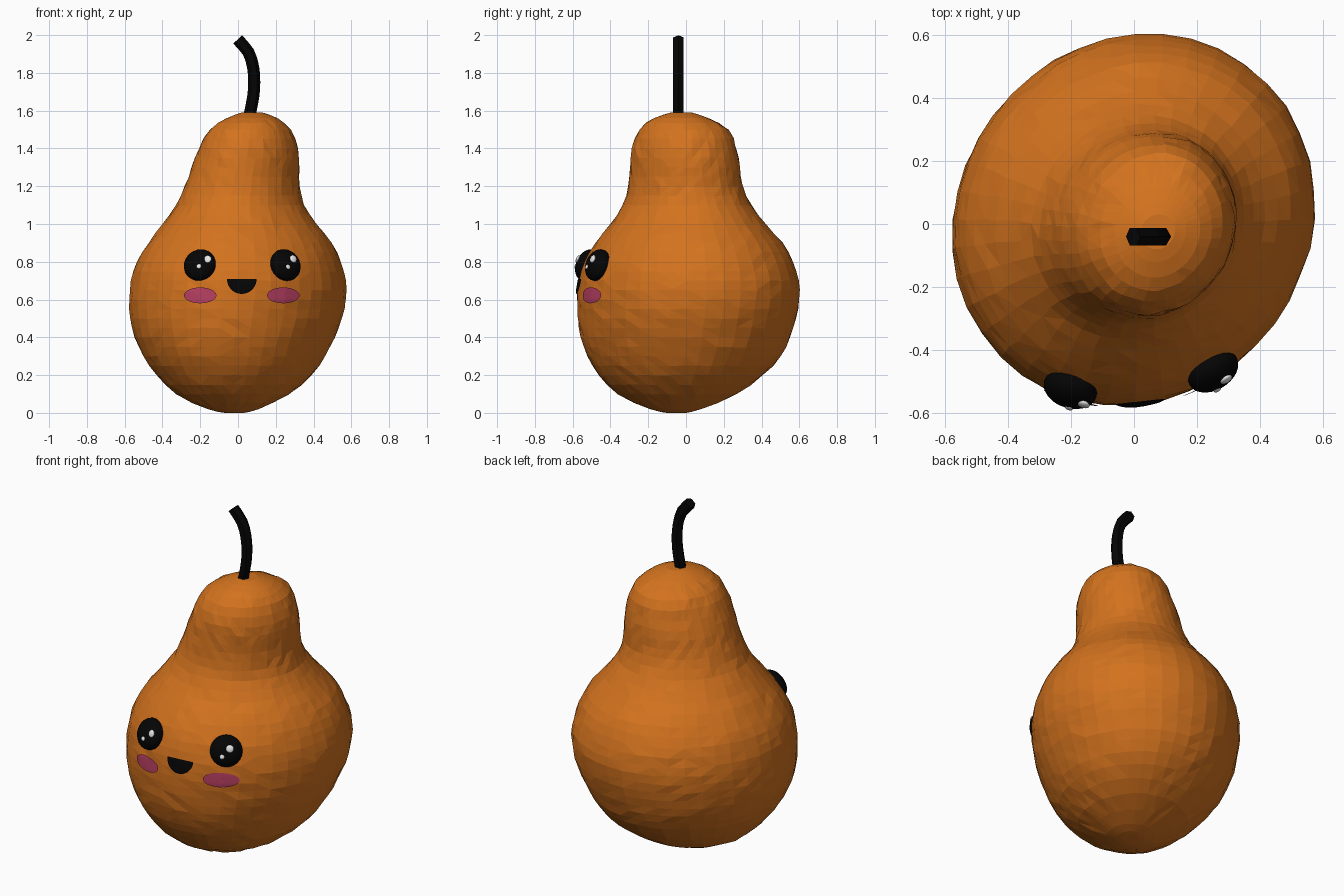
import bpy, bmesh, random
from math import sin, cos, pi
from mathutils import Vector
from mathutils.bvhtree import BVHTree

random.seed(4)
if "Cube" in bpy.data.objects:
    bpy.data.objects.remove(bpy.data.objects["Cube"])


def material(name, rgb):
    mat = bpy.data.materials.new(name)
    mat.use_nodes = True
    mat.diffuse_color = (*rgb, 1)
    mat.node_tree.nodes["Principled BSDF"].inputs["Base Color"].default_value = (*rgb, 1)
    return mat


ORANGE = material("pear_orange", (0.65, 0.17, 0.013))
BLACK = material("soft_black", (0.0015, 0.0015, 0.0015))
PINK = material("blush_pink", (0.45, 0.047, 0.115))
WHITE = material("sparkle_white", (0.8, 0.8, 0.8))


def make_object(name, bm, mat, smooth=False):
    mesh = bpy.data.meshes.new(name)
    for face in bm.faces:
        face.smooth = smooth
    bm.to_mesh(mesh)
    bm.free()
    mesh.materials.append(mat)
    obj = bpy.data.objects.new(name, mesh)
    bpy.context.collection.objects.link(obj)
    return obj


def refine(rows, steps):
    """Smooth curve through rows of numbers, with extra rows in between."""
    result = []
    for i in range(len(rows) - 1):
        quad = [rows[max(i - 1, 0)], rows[i], rows[i + 1], rows[min(i + 2, len(rows) - 1)]]
        for s in range(steps):
            t = s / steps
            result.append([
                b + t / 2 * (c - a + t * (2 * a - 5 * b + 4 * c - d + t * (3 * (b - c) + d - a)))
                for a, b, c, d in zip(*quad)])
    return result + [rows[-1]]


def loft(bm, rings):
    """Bridge successive closed rings of points and cap both ends."""
    loops = [[bm.verts.new(p) for p in ring] for ring in rings]
    for low, high in zip(loops, loops[1:]):
        for i in range(len(low)):
            j = (i + 1) % len(low)
            bm.faces.new((low[i], low[j], high[j], high[i]))
    bm.faces.new(reversed(loops[0]))
    bm.faces.new(loops[-1])


# Body: leaning pear, each row is height, then right, left, front and back extent
PROFILE = [
    (0, -.07, .03, -.1, 0), (.02, -.16, .11, -.19, .08),
    (.1, -.33, .27, -.36, .27), (.2, -.43, .39, -.46, .41),
    (.3, -.5, .46, -.52, .5), (.4, -.545, .51, -.555, .55),
    (.5, -.57, .55, -.57, .58), (.6, -.575, .57, -.575, .6),
    (.7, -.565, .57, -.565, .595), (.8, -.535, .545, -.535, .565),
    (.9, -.475, .495, -.48, .51), (1, -.4, .415, -.4, .42),
    (1.1, -.325, .35, -.335, .345), (1.2, -.28, .325, -.305, .3),
    (1.3, -.245, .325, -.295, .285), (1.4, -.205, .315, -.285, .265),
    (1.5, -.15, .28, -.245, .225), (1.56, -.06, .21, -.17, .12),
    (1.59, .02, .13, -.08, .03),
]
SIDES = 40
SKEW = 0.042


def body_ring(row):
    z, right, left, front, back = row
    cx, cy = (left + right) / 2, (front + back) / 2
    rx, ry = (left - right) / 2, (back - front) / 2
    ring = []
    for i in range(SIDES):
        a = 2 * pi * i / SIDES
        bulge = 1 + SKEW * sin(2 * a)
        ring.append(Vector((cx + rx * bulge * cos(a), cy + ry * bulge * sin(a), z)))
    return ring


bm = bmesh.new()
loft(bm, [body_ring(row) for row in refine(PROFILE, 2)])
for v in bm.verts:
    if 0.05 < v.co.z < 1.55:
        v.co += Vector([random.uniform(-1, 1) for _ in range(3)]) * 0.003
bmesh.ops.triangulate(bm, faces=bm.faces[:])
surface = BVHTree.FromBMesh(bm)
make_object("pear_body", bm, ORANGE)


def on_body(x, z, lift=0.0):
    """Point on the front of the body, pushed forward by lift."""
    hit = surface.ray_cast(Vector((x, -2, z)), Vector((0, 1, 0)))[0]
    return hit - Vector((0, lift, 0))


# Stem: six-sided tube bending to the right
PATH = [(.062, 1.58), (.08, 1.67), (.086, 1.75), (.08, 1.83), (.055, 1.91), (-.002, 1.977)]
path = [Vector((x, -.04, z)) for x, z in refine(PATH, 2)]
rings = []
for i, p in enumerate(path):
    along = (path[min(i + 1, len(path) - 1)] - path[max(i - 1, 0)]).normalized()
    side = Vector((0, 1, 0))
    across = side.cross(along)
    rings.append([p + 0.032 * (across * cos(k * pi / 3) + side * sin(k * pi / 3))
                  for k in range(6)])
bm = bmesh.new()
loft(bm, rings)
bmesh.ops.recalc_face_normals(bm, faces=bm.faces[:])
make_object("stem", bm, BLACK)


def dome(name, centre, normal, size, mat):
    bm = bmesh.new()
    bmesh.ops.create_uvsphere(bm, u_segments=24, v_segments=14, radius=1)
    obj = make_object(name, bm, mat, True)
    obj.location = centre
    obj.scale = size
    obj.rotation_euler = normal.to_track_quat("Z", "Y").to_euler()


def patch(name, x, z, rx, rz, start, end, mat):
    """Thin painted plate wrapped over the body, swept from start to end angle."""
    bm = bmesh.new()
    steps, layers = 28, 5
    hub = Vector((x, z - rz * 0.4)) if end - start < 2 * pi else Vector((x, z))
    grid = []
    for k in range(layers + 1):
        row = []
        for i in range(steps + 1):
            a = start + (end - start) * i / steps
            edge = Vector((x + rx * cos(a), z + rz * sin(a)))
            p = hub.lerp(edge, k / layers)
            row.append(bm.verts.new(on_body(p.x, p.y, 0.009)))
        grid.append(row)
    for inner, outer in zip(grid, grid[1:]):
        for i in range(steps):
            bm.faces.new((inner[i], outer[i], outer[i + 1], inner[i + 1]))
        if end - start < 2 * pi:
            bm.faces.new((inner[-1], outer[-1], outer[0], inner[0]))
    bmesh.ops.remove_doubles(bm, verts=bm.verts[:], dist=0.0005)
    make_object(name, bm, mat, True)


# Eyes with two sparkles each, and cheeks
EYE, DEPTH, REACH = .087, .055, .08
for label, eye_x, cheek_x, shift in (("right", -.2, -.2, .054), ("left", .247, .24, .022)):
    eye_z = .78
    centre = on_body(eye_x, eye_z)
    across = on_body(eye_x + REACH, eye_z) - on_body(eye_x - REACH, eye_z)
    across.normalize()
    up = on_body(eye_x, eye_z + REACH) - on_body(eye_x, eye_z - REACH)
    normal = across.cross(up).normalized()
    up = normal.cross(across)
    centre += normal * .008
    dome(label + "_eye", centre, normal, (EYE, EYE, DEPTH), BLACK)
    for kind, dx, dz, r in (("large", shift, .016, .021), ("small", shift - .04, -.028, .013)):
        # Sit each sparkle on the flattened dome of the eye
        height = DEPTH * (1 - (dx * dx + dz * dz) / EYE ** 2) ** .5
        spot = centre + across * dx + up * dz + normal * height
        dome(f"{label}_{kind}_sparkle", spot, normal, (r, r, r * .45), WHITE)
    patch(label + "_cheek", cheek_x, .622, .086, .042, 0, 2 * pi, PINK)

# Smiling half-round mouth
patch("mouth", .02, .708, .078, .078, pi, 2 * pi, BLACK)
